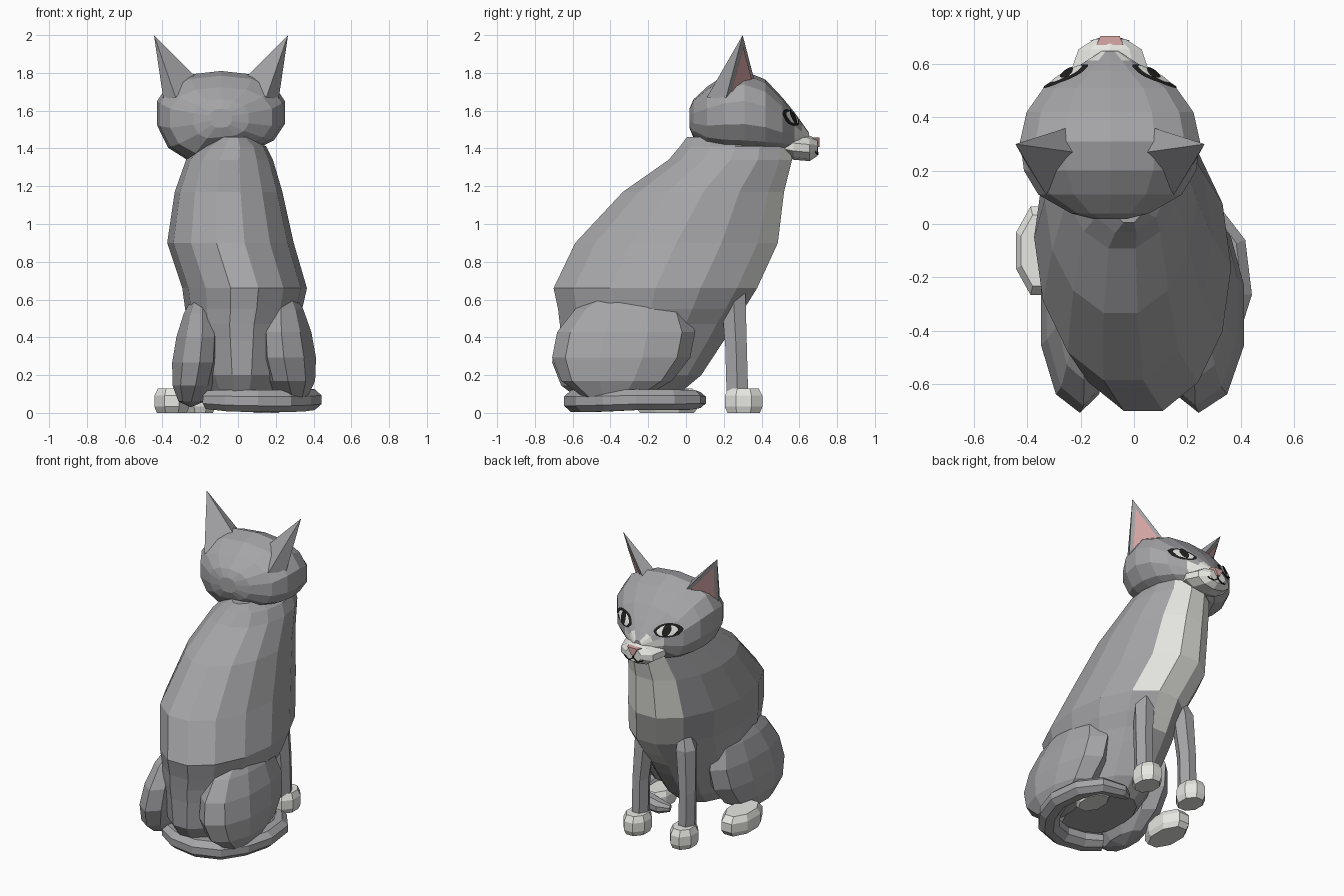
import bpy, bmesh, math
from mathutils import Vector
from mathutils.bvhtree import BVHTree

if "Cube" in bpy.data.objects:
    bpy.data.objects.remove(bpy.data.objects["Cube"])


def material(name, rgb):
    m = bpy.data.materials.new(name)
    m.diffuse_color = (*rgb, 1)
    m.use_nodes = True
    m.node_tree.nodes["Principled BSDF"].inputs["Base Color"].default_value = m.diffuse_color
    return m


GREY = material("grey_fur", (0.375, 0.375, 0.39))
WHITE = material("white_fur", (0.84, 0.84, 0.80))
PINK = material("pink_skin", (0.70, 0.40, 0.39))
BLACK = material("black", (0.015, 0.015, 0.015))
HX = -0.09  # head centre line


def finish(name, bm, mats, rule=None):
    bmesh.ops.recalc_face_normals(bm, faces=bm.faces)
    me = bpy.data.meshes.new(name)
    if rule:
        for f in bm.faces:
            f.material_index = rule(f.calc_center_median())
    bm.to_mesh(me)
    bm.free()
    for m in mats:
        me.materials.append(m)
    ob = bpy.data.objects.new(name, me)
    bpy.context.collection.objects.link(ob)
    return ob


def loft(rings):
    """Skin a list of equal-length point rings and cap the ends."""
    bm = bmesh.new()
    vs = [[bm.verts.new(p) for p in r] for r in rings]
    n = len(vs[0])
    for a, b in zip(vs, vs[1:]):
        for i in range(n):
            j = (i + 1) % n
            bm.faces.new((a[i], a[j], b[j], b[i]))
    bm.faces.new(vs[0])
    bm.faces.new(vs[-1])
    return bm


def flat_ring(cx, cy, z, rx, ry, n):
    return [(cx + rx * math.sin(2 * math.pi * (i + 0.5) / n),
             cy + ry * math.cos(2 * math.pi * (i + 0.5) / n), z) for i in range(n)]


def power(v, e):
    return math.copysign(abs(v) ** e, v)


def facing_ring(y, rx, z0, z1, n, e=0.85):
    zc, rz = (z0 + z1) / 2, (z1 - z0) / 2
    return [(HX + rx * power(math.sin(2 * math.pi * i / n), e), y,
             zc + rz * power(math.cos(2 * math.pi * i / n), e)) for i in range(n)]


# Torso: z, centre x, half width, back y, chest y
torso = [(0.11, 0.02, 0.18, -0.60, -0.02), (0.20, 0.02, 0.23, -0.66, 0.09),
         (0.38, 0.02, 0.27, -0.67, 0.21), (0.47, 0.02, 0.29, -0.68, 0.265),
         (0.55, 0.03, 0.31, -0.69, 0.32),
         (0.66, 0.035, 0.33, -0.715, 0.39), (0.90, -0.04, 0.335, -0.60, 0.50),
         (1.17, -0.05, 0.285, -0.345, 0.53), (1.34, -0.045, 0.23, -0.10, 0.57),
         (1.41, -0.03, 0.18, -0.04, 0.56), (1.46, -0.02, 0.09, 0.0, 0.40)]
bm = loft([flat_ring(cx, (a + b) / 2, z, w, (b - a) / 2, 14) for z, cx, w, a, b in torso])


def bib(c):
    # white chest, narrowing between the front legs
    mid = -0.045 if c.z > 0.9 else 0.0
    half = 0.17 if 0.7 < c.z < 0.9 else 0.14 if c.z > 0.9 else 0.06
    return int(0.5 < c.z < 1.44 and abs(c.x - mid) < half and c.y > 0.22)


finish("body", bm, [GREY, WHITE], bib)

# Head, lofted from nape to nose bridge: y, half width, bottom z, top z
head = [(0.018, 0.06, 1.51, 1.61), (0.04, 0.15, 1.46, 1.66), (0.11, 0.275, 1.405, 1.725),
        (0.20, 0.33, 1.38, 1.785), (0.31, 0.345, 1.37, 1.81), (0.42, 0.32, 1.37, 1.765),
        (0.51, 0.255, 1.38, 1.67), (0.575, 0.15, 1.39, 1.59), (0.613, 0.09, 1.405, 1.537),
        (0.65, 0.03, 1.42, 1.485)]
bm = loft([facing_ring(y, w, a, b, 14) for y, w, a, b in head])
for v in bm.verts:  # the far cheek hangs a little lower
    if v.co.x < HX and v.co.z < 1.55 and v.co.y < 0.55:
        v.co.z -= 0.055 * min(1, (HX - v.co.x) / 0.15) * min(1, (1.55 - v.co.z) / 0.15)
bmesh.ops.recalc_face_normals(bm, faces=bm.faces)
skull = BVHTree.FromBMesh(bm)
finish("head", bm, [GREY, WHITE],
       lambda c: int(c.y > 0.585 and c.z < (1.525 if c.y > 0.62 else 1.49) and abs(c.x - HX) > 0.03))

# Muzzle and nose
muzzle = [(0.48, 0.13, 1.38, 1.45), (0.57, 0.155, 1.34, 1.475),
          (0.655, 0.125, 1.333, 1.467), (0.695, 0.06, 1.36, 1.45)]
finish("muzzle", loft([facing_ring(y, w, a, b, 10, 1) for y, w, a, b in muzzle]), [WHITE])
nose = [[(HX + s * w * k, y, z) for s, w, z in
         ((-1, 0.048, 1.457), (1, 0.048, 1.457), (1, 0.012, 1.408), (-1, 0.012, 1.408))]
        for y, k in ((0.672, 1.05), (0.706, 0.75))]
finish("nose", loft(nose), [PINK])


def tube(name, path, radii, mat, n=8, squash=1.0):
    """Tube along a path; squash scales its height."""
    pts = [Vector(p) for p in path]
    rings = []
    for i, p in enumerate(pts):
        d = (pts[min(i + 1, len(pts) - 1)] - pts[max(i - 1, 0)]).normalized()
        ref = Vector((0, 1, 0)) if abs(d.z) > 0.8 else Vector((0, 0, 1))
        u = d.cross(ref).normalized()
        v = u.cross(d).normalized()
        rings.append([p + radii[i] * (u * math.cos(t) + v * squash * math.sin(t))
                      for t in [2 * math.pi * (k + 0.5) / n for k in range(n)]])
    return finish(name, loft(rings), [mat])


# Mouth line
for s, side in ((-1, "left"), (1, "right")):
    tube("mouth_" + side, [(HX, 0.697, 1.41), (HX + s * 0.004, 0.697, 1.385),
                           (HX + s * 0.03, 0.698, 1.368), (HX + s * 0.06, 0.690, 1.375),
                           (HX + s * 0.07, 0.686, 1.384)], [0.004] * 5, BLACK, 4)


def eye_plate(name, cx, cz, half, tall, lift, mat, s):
    """Almond plate laid over the front of the head."""
    bm = bmesh.new()
    cols = []
    for i in range(9):
        t = -1 + 2 * i / 8
        h = tall * math.sqrt(max(1 - t * t, 0.02))
        col = []
        for k in range(-2, 3):
            x, z = cx + t * half, cz + s * t * 0.01 + h * k / 2
            hit = skull.ray_cast(Vector((x, 2, z)), Vector((0, -1, 0)))
            if hit[0] is None:
                hit = skull.find_nearest(Vector((x, 0.5, z)))
            col.append(bm.verts.new(hit[0] + hit[1] * lift))
        cols.append(col)
    for a, b in zip(cols, cols[1:]):
        for k in range(4):
            bm.faces.new((a[k], b[k], b[k + 1], a[k + 1]))
    finish(name, bm, [mat])


# Eyes and ears, mirrored about the head's centre line
for s, side in ((-1, "left"), (1, "right")):
    eye_plate("eye_rim_" + side, HX + s * 0.164, 1.562, 0.082, 0.042, 0.006, BLACK, s)
    eye_plate("eye_" + side, HX + s * 0.160, 1.560, 0.058, 0.032, 0.011, WHITE, s)
    eye_plate("pupil_" + side, HX + s * 0.157, 1.561, 0.025, 0.036, 0.016, BLACK, s)

    a, b, c, d, tip = [Vector((HX + s * x, y, z)) for x, y, z in
                       ((0.15, 0.365, 1.75), (0.14, 0.27, 1.785), (0.24, 0.11, 1.67),
                        (0.305, 0.21, 1.66), (0.355, 0.30, 2.0))]
    bm = bmesh.new()
    va, vb, vc, vd, vt = [bm.verts.new(p) for p in (a, b, c, d, tip)]
    for f in ((va, vb, vt), (vb, vc, vt), (vc, vd, vt), (vd, va, vt), (va, vb, vc, vd)):
        bm.faces.new(f)
    finish("ear_" + side, bm, [GREY])
    n = (d - a).cross(tip - a).normalized()
    if n.y < 0:
        n = -n
    mid = a * 0.38 + d * 0.32 + tip * 0.30
    bm = bmesh.new()
    bm.faces.new([bm.verts.new(mid + (p - mid) * 0.70 + n * 0.006) for p in (a, d, tip)])
    finish("inner_ear_" + side, bm, [PINK])


def paw(name, cx, cy, rx, ry, h, base=0):
    prof = ((0, 0.86), (0.25, 1), (0.7, 1), (1, 0.8))
    finish(name, loft([flat_ring(cx, cy, base + h * z, rx * k, ry * k, 8) for z, k in prof]), [WHITE])


# Front legs and paws
for side, x in (("left", -0.20), ("right", 0.15)):
    top = -0.18 if x < 0 else 0.13
    rings = [flat_ring(x, 0.272, 0.10, 0.055, 0.066, 6), flat_ring(x, 0.265, 0.35, 0.055, 0.066, 6),
             flat_ring(top, 0.25, 0.63, 0.068, 0.075, 6), flat_ring(top * 0.9, 0.24, 0.72, 0.04, 0.05, 6)]
    finish("front_leg_" + side, loft(rings), [GREY])
    paw("front_paw_" + side, x, 0.305, 0.085, 0.108, 0.13)

# Thighs: leaning ellipsoids, wider towards the ground
for side, s, cx, rx, cz in (("left", -1, -0.22, 0.125, 0.335), ("right", 1, 0.26, 0.15, 0.36)):
    bm = bmesh.new()
    bmesh.ops.create_uvsphere(bm, u_segments=10, v_segments=7, radius=1)
    for v in bm.verts:
        x, y, z = v.co
        x = power(x, 0.85)
        flare = 1 - 0.18 * z
        lean = 0.03 * z + 0.05 * max(0, -y - 0.5)
        v.co = (cx + rx * x * flare - s * lean, -0.33 + 0.375 * y + 0.06 * z, cz + 0.305 * z)
    finish("thigh_" + side, bm, [GREY])

# Hind feet
paw("hind_foot_left", -0.35, -0.10, 0.10, 0.18, 0.13)
paw("hind_foot_right", 0.25, -0.09, 0.085, 0.14, 0.11, 0.015)

# Tail curled around the right side
tube("tail", [(-0.16, -0.50, 0.07), (-0.05, -0.56, 0.065), (0.10, -0.58, 0.062),
              (0.24, -0.53, 0.062), (0.33, -0.41, 0.065), (0.38, -0.26, 0.07),
              (0.36, -0.08, 0.07), (0.28, 0.03, 0.07), (0.15, 0.06, 0.068), (0.09, 0.04, 0.065)],
     [0.06, 0.07, 0.072, 0.072, 0.07, 0.068, 0.066, 0.062, 0.05, 0.025], GREY, 8, 0.88)
